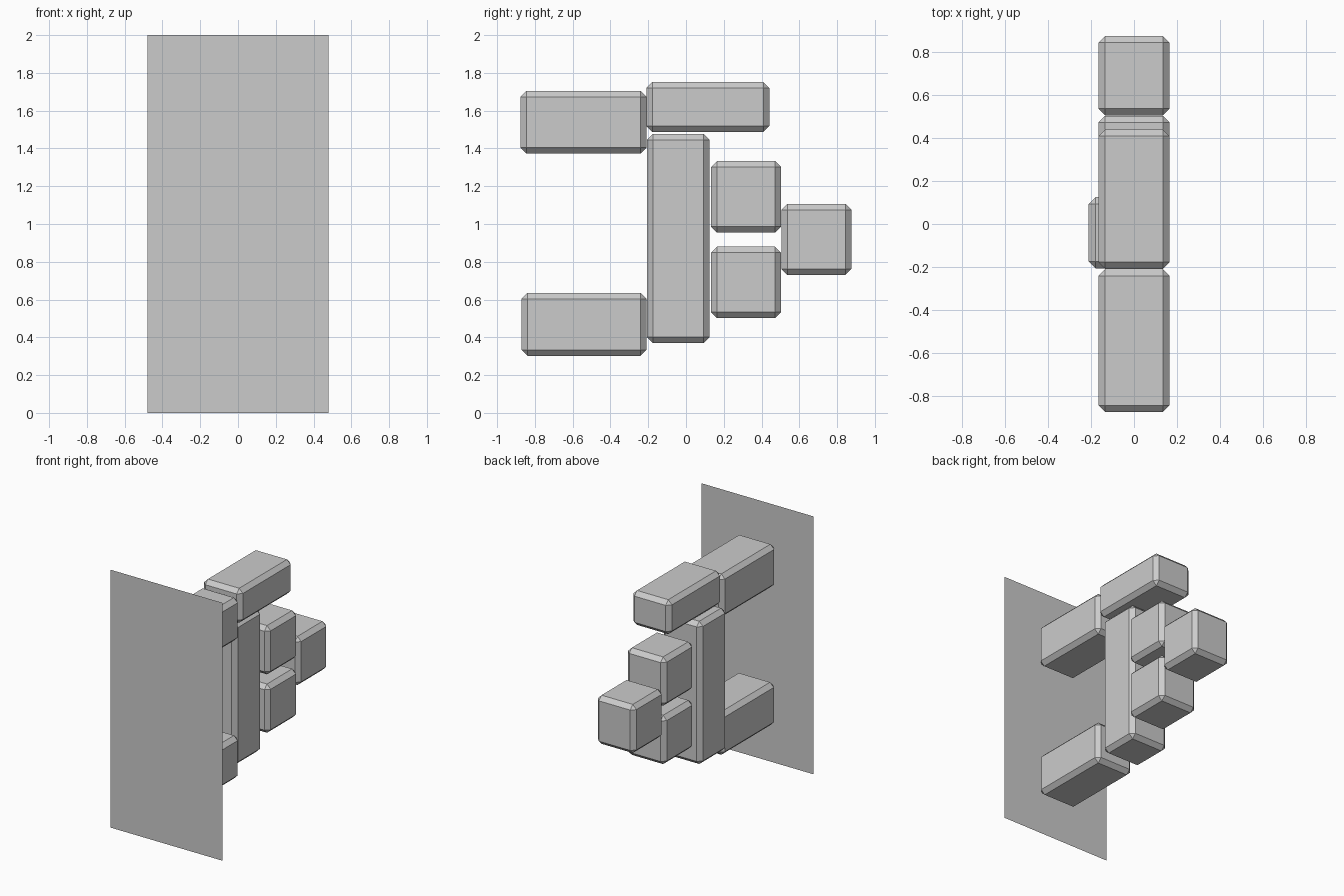
import bpy
import math

if "Cube" in bpy.data.objects:
    bpy.data.objects.remove(bpy.data.objects["Cube"])

BEVEL = 0.032   # chamfer on every block edge
HALF = 0.166    # half width of the blocks in x


def block(name, y, z, x=(-HALF, HALF)):
    """Chamfered box spanning the given x, y and z ranges."""
    mid = [(a + b) / 2 for a, b in (x, y, z)]
    bpy.ops.mesh.primitive_cube_add(size=1, location=mid)
    ob = bpy.context.object
    ob.name = name
    ob.scale = [b - a for a, b in (x, y, z)]
    bpy.ops.object.transform_apply(location=False, rotation=False, scale=True)
    mod = ob.modifiers.new("chamfer", 'BEVEL')
    mod.width = BEVEL
    mod.segments = 1
    mod.limit_method = 'NONE'
    return ob


# Flat upright panel at the front
bpy.ops.mesh.primitive_plane_add(size=1, location=(0, -0.877, 1),
                                 rotation=(math.pi / 2, 0, 0))
panel = bpy.context.object
panel.name = "front_panel"
panel.scale = (0.96, 2, 1)
bpy.ops.object.transform_apply(location=False, rotation=True, scale=True)

# Horizontal arms behind the panel
block("upper_arm", (-0.876, -0.209), (1.372, 1.705))
block("lower_arm", (-0.871, -0.209), (0.302, 0.636))

# Upright post, shifted a little to the left, and the bar above it
block("post", (-0.207, 0.125), (0.370, 1.477), x=(-0.211, 0.123))
block("top_bar", (-0.209, 0.441), (1.486, 1.753))

# Cubes stacked at the back
block("upper_cube", (0.132, 0.504), (0.955, 1.333))
block("lower_cube", (0.132, 0.504), (0.502, 0.880))
block("rear_cube", (0.505, 0.876), (0.730, 1.107))
